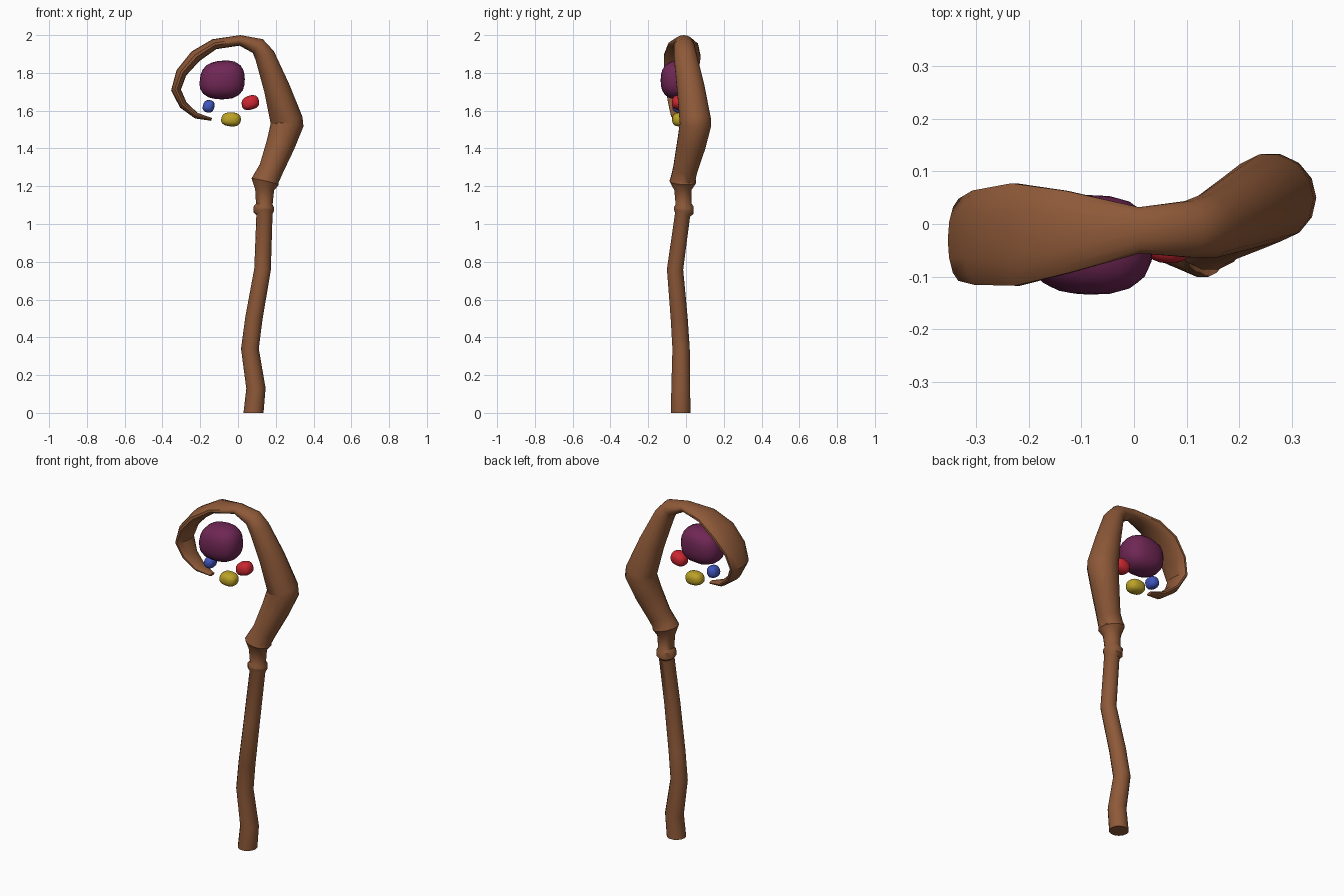
import bpy, bmesh, math
from mathutils import Vector

SIDES = 14


def paint(obj, name, color):
    mat = bpy.data.materials.new(name)
    mat.diffuse_color = (*color, 1)
    obj.data.materials.append(mat)


def finish(bm, name, color, angle):
    bmesh.ops.recalc_face_normals(bm, faces=bm.faces)
    mesh = bpy.data.meshes.new(name)
    bm.to_mesh(mesh)
    bm.free()
    obj = bpy.data.objects.new(name, mesh)
    bpy.context.collection.objects.link(obj)
    bpy.ops.object.select_all(action='DESELECT')
    obj.select_set(True)
    bpy.context.view_layer.objects.active = obj
    bpy.ops.object.shade_smooth_by_angle(angle=math.radians(angle))
    paint(obj, name + "_colour", color)
    return obj


def sweep(name, stations, color):
    """Loft ellipses along a path; station = x, y, z, in-plane radius, y radius."""
    bm = bmesh.new()
    pts = [Vector(s[:3]) for s in stations]
    rings = []
    for i, (p, s) in enumerate(zip(pts, stations)):
        before = (p - pts[i - 1]).normalized() if i else Vector((0, 0, 1))
        after = (pts[i + 1] - p).normalized() if i + 1 < len(pts) else before
        t = (before + after).normalized() if i else Vector((0, 0, 1))
        u = Vector((0, 1, 0))
        u = (u - t * u.dot(t)).normalized()
        v = t.cross(u)
        rings.append([bm.verts.new(p + v * s[3] * math.cos(a) + u * s[4] * math.sin(a))
                      for a in (2 * math.pi * k / SIDES for k in range(SIDES))])
    for a, b in zip(rings, rings[1:]):
        for k in range(SIDES):
            n = (k + 1) % SIDES
            bm.faces.new((a[k], a[n], b[n], b[k]))
    bm.faces.new(rings[0])
    bm.faces.new(rings[-1])
    return finish(bm, name, color, 40)


def stone(name, center, size, color, tilt=0.0, cut=0.12):
    """Rounded pebble: boxy ball with one flattened shoulder."""
    bm = bmesh.new()
    bmesh.ops.create_icosphere(bm, subdivisions=3, radius=1)
    shoulder = Vector((-0.65, -0.3, 0.7)).normalized()
    for v in bm.verts:
        d = v.co.normalized()
        r = sum(abs(c) ** 2.6 for c in d) ** (-1 / 2.6)
        r *= 1 - cut * max(0, d.dot(shoulder)) ** 2
        q = Vector(d[i] * r * size[i] for i in range(3))
        c, s = math.cos(tilt), math.sin(tilt)
        v.co = Vector(center) + Vector((q.x * c - q.z * s, q.y, q.x * s + q.z * c))
    return finish(bm, name, color, 60)


# Wooden staff: crooked shaft, knuckles, elbow and flattened curling hook
sweep("wooden_staff", [
    (0.082, -0.028, 0.00, 0.053, 0.053),
    (0.095, -0.028, 0.13, 0.051, 0.051),
    (0.063, -0.026, 0.34, 0.047, 0.047),
    (0.084, -0.036, 0.50, 0.046, 0.046),
    (0.130, -0.058, 0.76, 0.044, 0.044),
    (0.140, -0.018, 1.05, 0.043, 0.042),
    (0.137, -0.012, 1.065, 0.054, 0.054),
    (0.137, -0.012, 1.09, 0.054, 0.054),
    (0.139, -0.013, 1.105, 0.044, 0.043),
    (0.141, -0.016, 1.18, 0.050, 0.047),
    (0.144, -0.016, 1.225, 0.074, 0.072),
    (0.152, -0.014, 1.245, 0.068, 0.066),
    (0.175, -0.004, 1.29, 0.065, 0.066),
    (0.225, 0.028, 1.42, 0.076, 0.078),
    (0.260, 0.050, 1.525, 0.087, 0.085),
    (0.257, 0.049, 1.55, 0.086, 0.085),
    (0.205, 0.025, 1.72, 0.069, 0.075),
    (0.142, -0.004, 1.89, 0.054, 0.062),
    (0.105, -0.010, 1.942, 0.045, 0.055),
    (0.010, -0.012, 1.972, 0.028, 0.045),
    (-0.125, -0.015, 1.952, 0.028, 0.080),
    (-0.225, -0.020, 1.888, 0.033, 0.100),
    (-0.300, -0.026, 1.80, 0.029, 0.092),
    (-0.328, -0.030, 1.71, 0.026, 0.080),
    (-0.290, -0.034, 1.63, 0.022, 0.060),
    (-0.220, -0.038, 1.573, 0.016, 0.042),
    (-0.140, -0.040, 1.554, 0.008, 0.020),
], (0.27, 0.10, 0.04))

# Floating stones inside the hook
stone("large_purple_stone", (-0.086, -0.040, 1.765), (0.122, 0.095, 0.105),
      (0.16, 0.02, 0.09))
stone("blue_stone", (-0.156, -0.035, 1.624), (0.031, 0.038, 0.034),
      (0.05, 0.09, 0.50), -0.2)
stone("yellow_stone", (-0.038, -0.032, 1.555), (0.053, 0.042, 0.038),
      (0.50, 0.36, 0.02), -0.1)
stone("red_stone", (0.064, -0.033, 1.643), (0.048, 0.042, 0.038),
      (0.60, 0.02, 0.03), 0.25)
